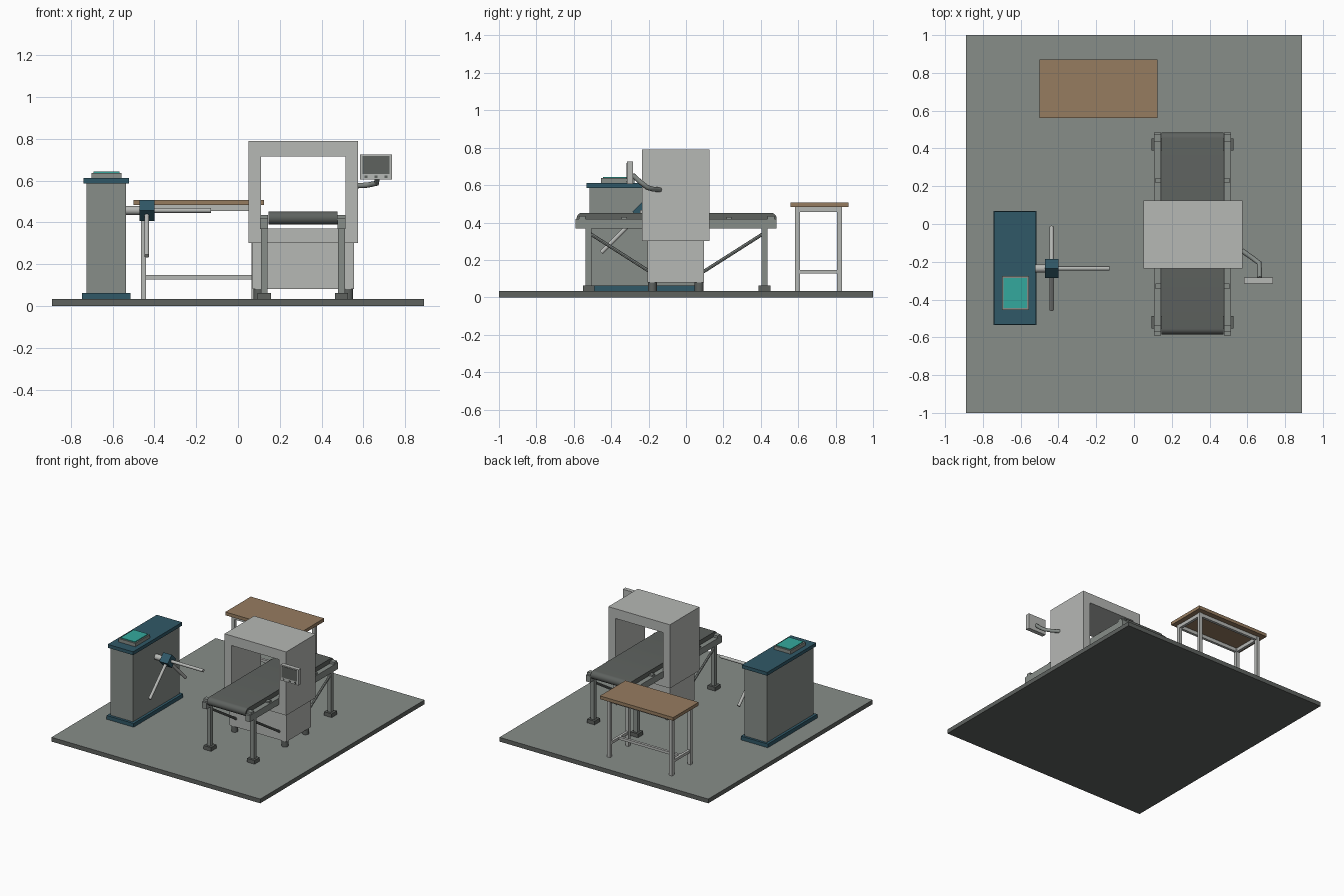
import bpy, bmesh, math
from mathutils import Vector

if "Cube" in bpy.data.objects:
    bpy.data.objects.remove(bpy.data.objects["Cube"], do_unlink=True)


def material(name, hexa):
    rgb = [int(hexa[i:i + 2], 16) / 255 for i in (0, 2, 4)]
    col = [c / 12.92 if c < 0.04 else ((c + 0.055) / 1.055) ** 2.4 for c in rgb] + [1]
    m = bpy.data.materials.new(name)
    m.use_nodes = True
    m.diffuse_color = col
    m.node_tree.nodes["Principled BSDF"].inputs["Base Color"].default_value = col
    return m


LIGHT = material("light_grey_paint", "b6b8b5")
STEEL = material("grey_steel", "878d89")
DARK = material("dark_rubber", "5e625f")
NAVY = material("deep_teal_paint", "305867")
TEAL = material("bright_teal", "34a99d")
WOOD = material("brown_wood", "967c60")


def finish(bm, name, mat):
    bmesh.ops.recalc_face_normals(bm, faces=bm.faces)
    me = bpy.data.meshes.new(name)
    bm.to_mesh(me)
    bm.free()
    ob = bpy.data.objects.new(name, me)
    bpy.context.collection.objects.link(ob)
    me.materials.append(mat)
    return ob


def smooth(ob):
    bpy.ops.object.select_all(action='DESELECT')
    ob.select_set(True)
    bpy.context.view_layer.objects.active = ob
    bpy.ops.object.shade_smooth_by_angle(angle=math.radians(40))


def box(name, mat, xs, ys, zs):
    """Box between the given ranges on each axis."""
    bm = bmesh.new()
    bmesh.ops.create_cube(bm, size=1)
    for v in bm.verts:
        v.co = [r[0] if c < 0 else r[1] for c, r in zip(v.co, (xs, ys, zs))]
    return finish(bm, name, mat)


def post(name, mat, x, y, half, zs):
    """Square upright centred on x, y."""
    return box(name, mat, (x - half, x + half), (y - half, y + half), zs)


def rod(name, mat, a, b, radius, sides=16):
    a, b = Vector(a), Vector(b)
    bm = bmesh.new()
    bmesh.ops.create_cone(bm, cap_ends=True, segments=sides, radius1=radius,
                          radius2=radius, depth=(b - a).length)
    turn = (b - a).to_track_quat('Z', 'Y')
    for v in bm.verts:
        v.co = turn @ v.co + (a + b) / 2
    ob = finish(bm, name, mat)
    smooth(ob)
    return ob


# Floor slab: dark edges and underside, grey top
floor = box("floor_slab", DARK, (-0.89, 0.89), (-1, 1), (0, 0.033))
floor.data.materials.append(STEEL)
for p in floor.data.polygons:
    p.material_index = int(p.normal.z > 0.5)
G = 0.033

# Scanner: tunnel housing made of a closed frame profile
X0, X1, Y0, Y1 = 0.05, 0.575, -0.235, 0.125
bm = bmesh.new()
outer = [(X0, 0.30), (X1, 0.30), (X1, 0.79), (X0, 0.79)]
inner = [(0.11, 0.37), (0.515, 0.37), (0.515, 0.715), (0.11, 0.715)]
rings = [[bm.verts.new((x, y, z)) for x, z in loop]
         for y in (Y0, Y1) for loop in (outer, inner)]
for a, b in ((0, 1), (2, 3), (0, 2), (1, 3)):
    for i in range(4):
        j = (i + 1) % 4
        bm.faces.new((rings[a][i], rings[a][j], rings[b][j], rings[b][i]))
finish(bm, "scanner_tunnel", LIGHT)
box("scanner_base", LIGHT, (0.07, 0.555), (-0.205, 0.095), (0.08, 0.30))
for x in (0.098, 0.527):
    for y in (-0.18, 0.07):
        rod("scanner_foot", DARK, (x, y, G), (x, y, 0.08), 0.024)

# Conveyor belt: rounded loop extruded across the width
CX, CY, R, HALF = 0.31, -0.05, 0.031, 0.535
bm = bmesh.new()
loop = []
for end in (1, -1):
    for k in range(13):
        t = math.pi * (0.5 - k / 12)
        loop.append((CY + end * (HALF - R + R * math.cos(t)), 0.421 + end * R * math.sin(t)))
face = bm.faces.new([bm.verts.new((CX - 0.165, y, z)) for y, z in loop])
ext = bmesh.ops.extrude_face_region(bm, geom=[face])
for v in ext["geom"]:
    if isinstance(v, bmesh.types.BMVert):
        v.co.x += 0.33
smooth(finish(bm, "conveyor_belt", DARK))

# Conveyor frame, mirrored to both sides and both ends
for s in (-1, 1):
    x = CX + s * 0.185
    box("conveyor_rail", STEEL, (x - 0.019, x + 0.019), (CY - 0.54, CY + 0.535), (0.368, 0.418))
    for e in (-1, 1):
        y = CY + e * 0.47
        post("conveyor_leg", STEEL, x, y, 0.016, (0.06, 0.37))
        post("conveyor_foot", DARK, x, y, 0.032, (G, 0.062))
        rod("conveyor_brace", STEEL, (x, y, 0.345), (x, CY + e * 0.14, 0.135), 0.009, 8)
        post("roller_bearing", STEEL, x, CY + e * 0.505, 0.018, (0.418, 0.436))
        post("rail_clip", STEEL, x - s * 0.004, CY + e * 0.28, 0.014, (0.418, 0.43))

# Control monitor on a bent arm
box("monitor_case", LIGHT, (0.583, 0.737), (-0.315, -0.283), (0.605, 0.725))
box("monitor_screen", DARK, (0.595, 0.725), (-0.318, -0.314), (0.632, 0.718))
for x in (0.612, 0.66, 0.708):
    box("monitor_button", DARK, (x - 0.007, x + 0.007), (-0.318, -0.314), (0.613, 0.623))
path = [(0.57, -0.14, 0.575), (0.62, -0.175, 0.578), (0.663, -0.207, 0.587),
        (0.665, -0.245, 0.617), (0.665, -0.287, 0.655)]
cu = bpy.data.curves.new("monitor_arm", 'CURVE')
cu.dimensions = '3D'
cu.bevel_depth = 0.013
cu.bevel_resolution = 3
cu.use_fill_caps = True
sp = cu.splines.new('POLY')
sp.points.add(len(path) - 1)
for p, co in zip(sp.points, path):
    p.co = (*co, 1)
cu.materials.append(STEEL)
bpy.context.collection.objects.link(bpy.data.objects.new("monitor_arm", cu))

# Turnstile cabinet with card reader
box("turnstile_plinth", NAVY, (-0.745, -0.515), (-0.535, 0.068), (G, 0.062))
box("turnstile_cabinet", STEEL, (-0.725, -0.535), (-0.515, 0.05), (0.062, 0.585))
box("turnstile_cap", NAVY, (-0.738, -0.522), (-0.532, 0.065), (0.585, 0.611))
box("reader_case", STEEL, (-0.70, -0.557), (-0.455, -0.275), (0.611, 0.637))
box("reader_pad", TEAL, (-0.69, -0.567), (-0.445, -0.285), (0.636, 0.643))

# Turnstile hub: cube turned on edge, with three arms
hub = Vector((-0.436, -0.235, 0.457))
bm = bmesh.new()
bmesh.ops.create_cube(bm, size=0.072)
for v in bm.verts:
    x, y, z = v.co
    v.co = hub + Vector((x, (y - z) * math.sqrt(0.5), (y + z) * math.sqrt(0.5)))
finish(bm, "turnstile_hub", NAVY)
rod("hub_shaft", LIGHT, (-0.54, hub.y, hub.z), hub, 0.021)
for d in ((0.306, 0, 0), (0, 0.218, -0.218), (0, -0.218, -0.218)):
    rod("turnstile_arm", LIGHT, hub, hub + Vector(d), 0.0115)

# Table: wooden top on a square tube frame
box("table_top", WOOD, (-0.50, 0.125), (0.56, 0.87), (0.482, 0.507))
TX, TY = (-0.452, 0.077), (0.596, 0.82)
T = 0.013
for x in TX:
    for y in TY:
        post("table_leg", LIGHT, x, y, T, (G, 0.482))
    for name, zs in (("table_end_apron", (0.455, 0.482)), ("table_end_stretcher", (0.127, 0.147))):
        box(name, LIGHT, (x - 0.01, x + 0.01), TY, zs)
for y in TY:
    box("table_side_apron", LIGHT, TX, (y - 0.01, y + 0.01), (0.455, 0.482))
mid = sum(TY) / 2
box("table_middle_stretcher", LIGHT, TX, (mid - 0.01, mid + 0.01), (0.127, 0.147))
